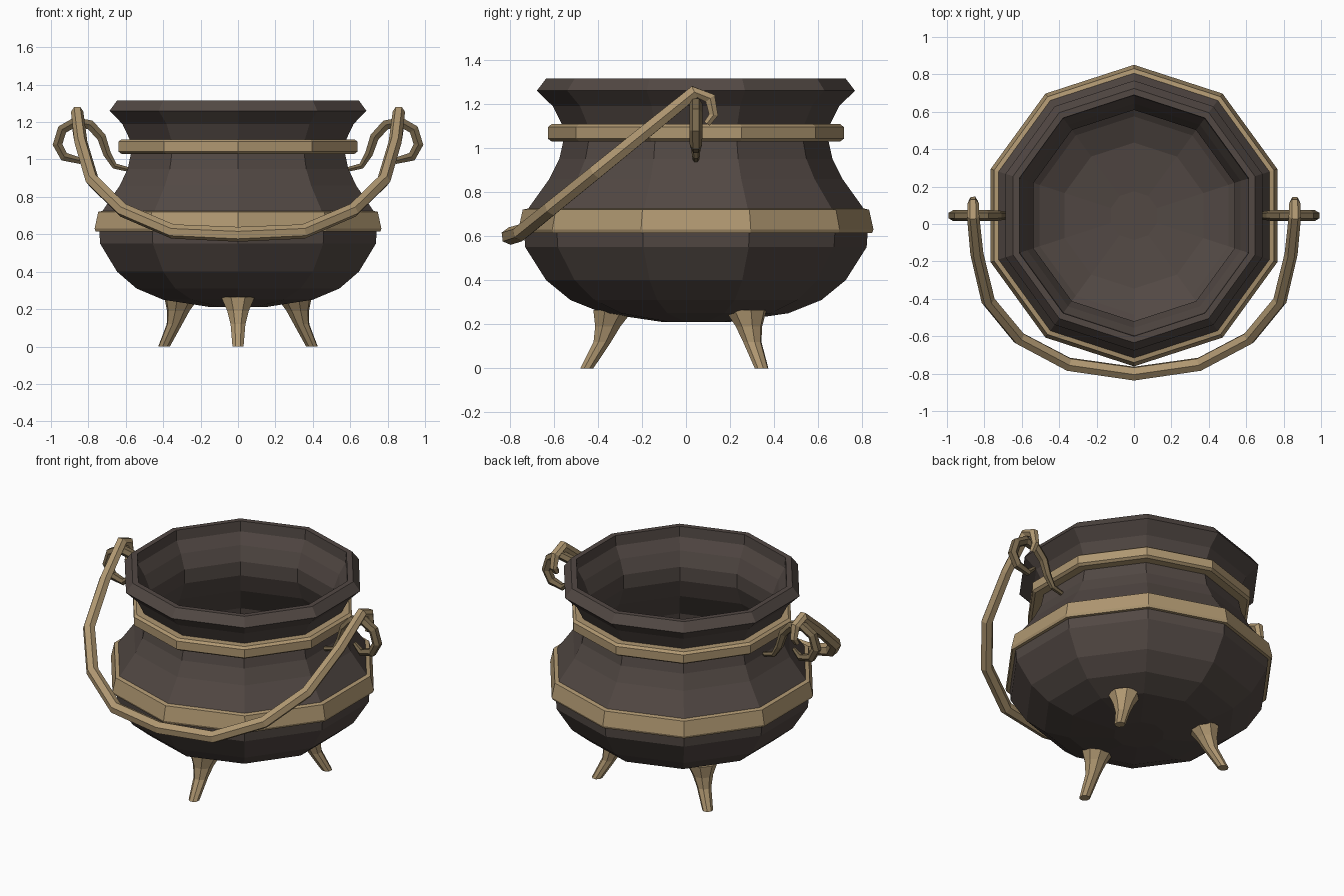
import bpy, bmesh, math
from mathutils import Vector

if "Cube" in bpy.data.objects:
    bpy.data.objects.remove(bpy.data.objects["Cube"])

CY = 0.045   # pot axis offset in y


def material(name, rgb):
    m = bpy.data.materials.new(name)
    m.diffuse_color = (*rgb, 1)
    m.use_nodes = True
    m.node_tree.nodes["Principled BSDF"].inputs["Base Color"].default_value = m.diffuse_color
    return m


IRON = material("dark_iron", (0.084, 0.065, 0.057))
BRASS = material("aged_brass", (0.43, 0.31, 0.165))
DARK_BRASS = material("dull_brass", (0.19, 0.14, 0.075))


def finish(name, bm, mat):
    bmesh.ops.recalc_face_normals(bm, faces=bm.faces)
    me = bpy.data.meshes.new(name)
    bm.to_mesh(me)
    bm.free()
    me.materials.append(mat)
    ob = bpy.data.objects.new(name, me)
    bpy.context.collection.objects.link(ob)
    return ob


def lathe(name, profile, mat, sides=10, closed=False):
    """Spin an (r, z) profile round the pot axis, a corner pointing to +y."""
    bm = bmesh.new()
    rings = []
    for r, z in profile:
        rings.append([bm.verts.new((r * math.cos(a), CY + r * math.sin(a), z))
                      for a in (math.pi / 2 + math.tau * k / sides for k in range(sides))])
    pairs = list(zip(rings, rings[1:]))
    if closed:
        pairs.append((rings[-1], rings[0]))
    else:
        bm.faces.new(rings[0])
        bm.faces.new(rings[-1])
    for a, b in pairs:
        for k in range(sides):
            j = (k + 1) % sides
            bm.faces.new((a[k], a[j], b[j], b[k]))
    return finish(name, bm, mat)


def tube(name, points, radii, mat, side=(1, 0, 0), sides=6):
    """Sweep a polygon along a path, carrying the frame from point to point."""
    bm = bmesh.new()
    pts = [Vector(p) for p in points]
    u = Vector(side)
    rings = []
    for i, p in enumerate(pts):
        t = (pts[min(i + 1, len(pts) - 1)] - pts[max(i - 1, 0)]).normalized()
        u = (u - t * u.dot(t)).normalized()
        v = t.cross(u)
        rings.append([bm.verts.new(p + radii[i] * (u * math.cos(a) + v * math.sin(a)))
                      for a in (math.tau * k / sides for k in range(sides))])
    for a, b in zip(rings, rings[1:]):
        for k in range(sides):
            j = (k + 1) % sides
            bm.faces.new((a[k], a[j], b[j], b[k]))
    bm.faces.new(rings[0])
    bm.faces.new(rings[-1])
    return finish(name, bm, mat)


# Pot: outer wall from base to rim, then inner wall back down to the floor
lathe("pot_body", [
    (0.15, 0.21), (0.42, 0.25), (0.57, 0.31), (0.68, 0.40), (0.775, 0.55),
    (0.78, 0.62), (0.765, 0.72), (0.665, 0.86), (0.62, 0.95), (0.60, 1.04),
    (0.61, 1.11), (0.65, 1.19), (0.722, 1.26), (0.68, 1.315),
    (0.645, 1.315), (0.64, 1.25), (0.60, 1.18), (0.565, 1.09), (0.565, 1.0),
    (0.61, 0.88), (0.71, 0.72), (0.735, 0.56), (0.64, 0.42), (0.53, 0.34),
    (0.39, 0.28), (0.13, 0.25)], IRON)

# Brass bands
lathe("neck_band", [(0.59, 1.03), (0.655, 1.03), (0.672, 1.042), (0.672, 1.095),
                    (0.655, 1.108), (0.59, 1.108)], BRASS, closed=True)
lathe("belly_band", [(0.74, 0.615), (0.80, 0.615), (0.806, 0.63), (0.786, 0.72),
                     (0.74, 0.73)], BRASS, closed=True)

# Three splayed legs
for label, deg in (("front_leg", 270), ("right_leg", 37), ("left_leg", 143)):
    d = Vector((math.cos(math.radians(deg)), math.sin(math.radians(deg)), 0))
    bm = bmesh.new()
    s = Vector((-d.y, d.x, 0))
    rings = []
    for out, z, r in ((0.495, 0, 0.032), (0.425, 0.12, 0.043),
                      (0.40, 0.19, 0.062), (0.375, 0.265, 0.098)):
        c = Vector((0, CY, z)) + d * out
        rings.append([bm.verts.new(c + r * (d * math.cos(a) + s * math.sin(a)))
                      for a in (math.tau * (k + 0.5) / 8 for k in range(8))])
    for a, b in zip(rings, rings[1:]):
        for k in range(8):
            j = (k + 1) % 8
            bm.faces.new((a[k], a[j], b[j], b[k]))
    bm.faces.new(rings[0])
    bm.faces.new(rings[-1])
    finish(label, bm, BRASS)

# Scroll lugs on both sides of the neck
scroll = [(0.58, 0.945), (0.66, 0.965), (0.70, 1.03), (0.73, 1.12), (0.79, 1.185),
          (0.87, 1.20), (0.94, 1.16), (0.965, 1.08), (0.93, 1.015), (0.85, 0.995),
          (0.80, 1.04)]
scroll_r = [0.014, 0.018, 0.024, 0.028, 0.03, 0.03, 0.03, 0.03, 0.028, 0.022, 0.012]
for label, sx in (("right_lug", 1), ("left_lug", -1)):
    tube(label, [(sx * x, CY, z) for x, z in scroll], scroll_r, DARK_BRASS, side=(0, 1, 0))

# Carrying handle: tilted bow in front, hooked down through the lugs at each end
half = [(0.86, 0.095, 1.11), (0.86, 0.125, 1.15), (0.86, 0.11, 1.225), (0.86, 0.04, 1.255)]
half += [(x, y, 1.255 + 0.81 * (y - 0.04)) for x, y in
         ((0.84, -0.16), (0.78, -0.41), (0.615, -0.61), (0.35, -0.75))]
half_r = [0.018, 0.024, 0.03, 0.033, 0.035, 0.037, 0.038, 0.039]
path = half + [(0, -0.80, 0.60)] + [(-x, y, z) for x, y, z in reversed(half)]
tube("handle", path, half_r + [0.04] + half_r[::-1], BRASS)
